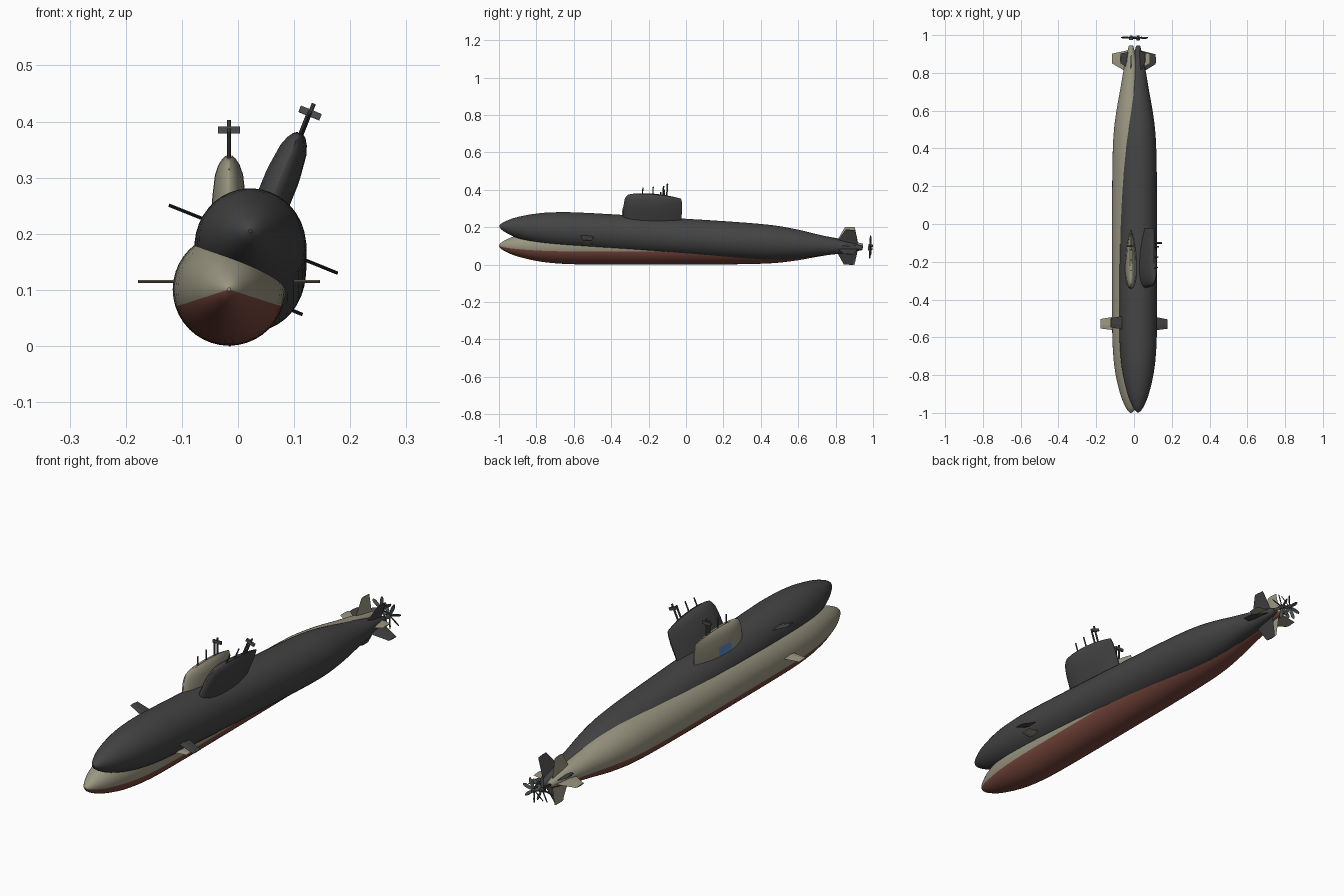
import bpy, bmesh, math
from mathutils import Matrix

if "Cube" in bpy.data.objects:
    bpy.data.objects.remove(bpy.data.objects["Cube"])


def material(name, rgb):
    m = bpy.data.materials.new(name)
    m.diffuse_color = (*rgb, 1)
    m.use_nodes = True
    m.node_tree.nodes["Principled BSDF"].inputs["Base Color"].default_value = m.diffuse_color
    return m


BEIGE = material("beige paint", (0.33, 0.31, 0.225))
RED = material("red underside", (0.195, 0.064, 0.047))
DARK = material("dark grey paint", (0.058, 0.058, 0.058))
METAL = material("fitting grey", (0.07, 0.073, 0.075))
BLUE = material("blue panel", (0.11, 0.25, 0.55))


def finish(name, bm, mats, frame, angle=35):
    """Turn a bmesh into a smooth shaded object placed in a vessel frame."""
    bmesh.ops.recalc_face_normals(bm, faces=bm.faces)
    me = bpy.data.meshes.new(name)
    bm.to_mesh(me)
    bm.free()
    for m in mats:
        me.materials.append(m)
    ob = bpy.data.objects.new(name, me)
    bpy.context.collection.objects.link(ob)
    ob.matrix_world = frame
    bpy.ops.object.select_all(action='DESELECT')
    ob.select_set(True)
    bpy.context.view_layer.objects.active = ob
    bpy.ops.object.shade_smooth_by_angle(angle=math.radians(angle))
    return ob


def loft(bm, rings, m=Matrix()):
    """Skin closed rings of equal point count, moved by m, and cap both ends."""
    vs = [[bm.verts.new(m @ Matrix.Translation(p).to_translation()) for p in r] for r in rings]
    n = len(vs[0])
    for a, b in zip(vs, vs[1:]):
        for i in range(n):
            bm.faces.new((a[i], a[(i + 1) % n], b[(i + 1) % n], b[i]))
    bm.faces.new(vs[0])
    bm.faces.new(vs[-1])


def spline(points, steps):
    """Smooth interpolation through (position, radius) points."""
    out = []
    for i in range(len(points) - 1):
        p = [points[max(0, min(len(points) - 1, i + k))] for k in (-1, 0, 1, 2)]
        for s in range(steps):
            t = s / steps
            out.append([0.5 * (2 * b + (c - a) * t + (2 * a - 5 * b + 4 * c - d) * t * t
                               + (3 * b - a - 3 * c + d) * t ** 3)
                        for a, b, c, d in zip(*p)])
    return out + [list(points[-1])]


HULL = [(-1, 0.003), (-0.985, 0.019), (-0.95, 0.038), (-0.9, 0.057), (-0.8, 0.081),
        (-0.68, 0.095), (-0.5, 0.1), (0, 0.1), (0.25, 0.099), (0.4, 0.096), (0.5, 0.09),
        (0.6, 0.077), (0.7, 0.059), (0.8, 0.042), (0.9, 0.022), (0.945, 0.011)]


def hull(name, frame, upper, lower):
    bm = bmesh.new()
    n = 40
    loft(bm, [[(r * math.cos(2 * math.pi * k / n), y, r * math.sin(2 * math.pi * k / n))
               for k in range(n)] for y, r in spline(HULL, 3)])
    # lower paint below a fixed angle around the axis
    for f in bm.faces:
        c = f.calc_center_median()
        f.material_index = int(math.atan2(c.z, abs(c.x)) < math.radians(-18))
    finish(name, bm, [upper, lower], frame)


# sail levels: height, half width, front y, rear y
SAIL = [(0.07, 0.031, -0.344, -0.03), (0.105, 0.031, -0.344, -0.03),
        (0.15, 0.031, -0.344, -0.03), (0.168, 0.0295, -0.343, -0.03),
        (0.205, 0.025, -0.34, -0.032), (0.222, 0.019, -0.333, -0.034),
        (0.233, 0.012, -0.323, -0.037), (0.239, 0.005, -0.305, -0.041)]


def sail(name, frame, mat, panel):
    ts = [0, 0.02, 0.06, 0.12, 0.22, 0.34, 0.46, 0.58, 0.7, 0.85, 1]
    rings = []
    for h, w, y0, y1 in SAIL:
        side = []
        for t in ts:
            prof = math.sqrt(1 - (1 - t / 0.3) ** 2) if t < 0.3 else 1 - 0.92 * ((t - 0.3) / 0.7) ** 2.3
            z = h - 0.012 * (2 * t - 0.8) ** 2 * (h > 0.2)
            side.append((max(w * prof, 0.0005), y0 + (y1 - y0) * t, z))
        rings.append(side + [(-x, y, z) for x, y, z in reversed(side)])
    bm = bmesh.new()
    loft(bm, rings)
    # small coloured panel on the port face
    for f in bm.faces:
        c = f.calc_center_median()
        if panel and c.x < -0.01 and -0.24 < c.y < -0.16 and 0.105 < c.z < 0.168:
            f.material_index = 1
    finish(name, bm, [mat, BLUE], frame)


def plate_fin(name, frame, mat, root, tip, turns, lift=0):
    """Tapered thin fins; root and tip are (radius, front y, rear y)."""
    bm = bmesh.new()
    for a in turns:
        rings = []
        for r, y0, y1 in (root, tip):
            ym = y0 + 0.35 * (y1 - y0)
            rings.append([(r, y0, 0), (r, ym, 0.003), (r, y1, 0), (r, ym, -0.003)])
        loft(bm, rings, Matrix.Translation((0, 0, lift)) @ Matrix.Rotation(a, 4, 'Y'))
    finish(name, bm, [mat], frame, 10)


def masts(name, frame):
    bm = bmesh.new()
    for y, top, r in ((-0.246, 0.272, 0.003), (-0.191, 0.28, 0.003),
                      (-0.136, 0.287, 0.004), (-0.116, 0.302, 0.004)):
        bmesh.ops.create_cone(bm, cap_ends=True, segments=10, radius1=r, radius2=r, depth=top - 0.2,
                              matrix=Matrix.Translation((0, y, (top + 0.2) / 2)))
    # crossbar on the tallest mast
    bmesh.ops.create_cube(bm, size=1, matrix=Matrix.Translation((0, -0.116, 0.284))
                          @ Matrix.Diagonal((0.04, 0.009, 0.012, 1)))
    finish(name, bm, [METAL], frame)


def propeller(name, frame):
    bm = bmesh.new()
    bmesh.ops.create_cone(bm, cap_ends=True, segments=16, radius1=0.011, radius2=0.006, depth=0.024,
                          matrix=Matrix.Translation((0, 0.987, 0)) @ Matrix.Rotation(-math.pi / 2, 4, 'X'))
    # seven pitched blades
    for k in range(7):
        rings = [[(-w, -0.001, r), (w, -0.001, r), (w, 0.001, r), (-w, 0.001, r)]
                 for r, w in ((0.006, 0.004), (0.025, 0.007), (0.043, 0.007), (0.054, 0.003))]
        loft(bm, rings, Matrix.Translation((0, 0.987, 0)) @ Matrix.Rotation(2 * math.pi * k / 7, 4, 'Y')
             @ Matrix.Rotation(math.radians(35), 4, 'Z'))
    finish(name, bm, [METAL], frame, 30)


def vessel(prefix, frame, upper, lower, panel):
    hull(prefix + "_hull", frame, upper, lower)
    sail(prefix + "_sail", frame, upper, panel)
    plate_fin(prefix + "_bow_planes", frame, upper, (0.07, -0.565, -0.488), (0.162, -0.553, -0.503),
              (0, math.pi), 0.014)
    plate_fin(prefix + "_tail_fins", frame, upper, (0.015, 0.80, 0.92), (0.1, 0.85, 0.902),
              [k * math.pi / 2 for k in range(4)])
    masts(prefix + "_masts", frame)
    propeller(prefix + "_propeller", frame)


# upright two-tone vessel, and a dark one rolled and pitched above it
vessel("light", Matrix.Translation((-0.016, 0, 0.101)), BEIGE, RED, True)
vessel("dark", Matrix.Translation((0.022, 0, 0.1455)) @ Matrix.Rotation(math.radians(-3.43), 4, 'X')
       @ Matrix.Rotation(math.radians(22), 4, 'Y'), DARK, DARK, False)
